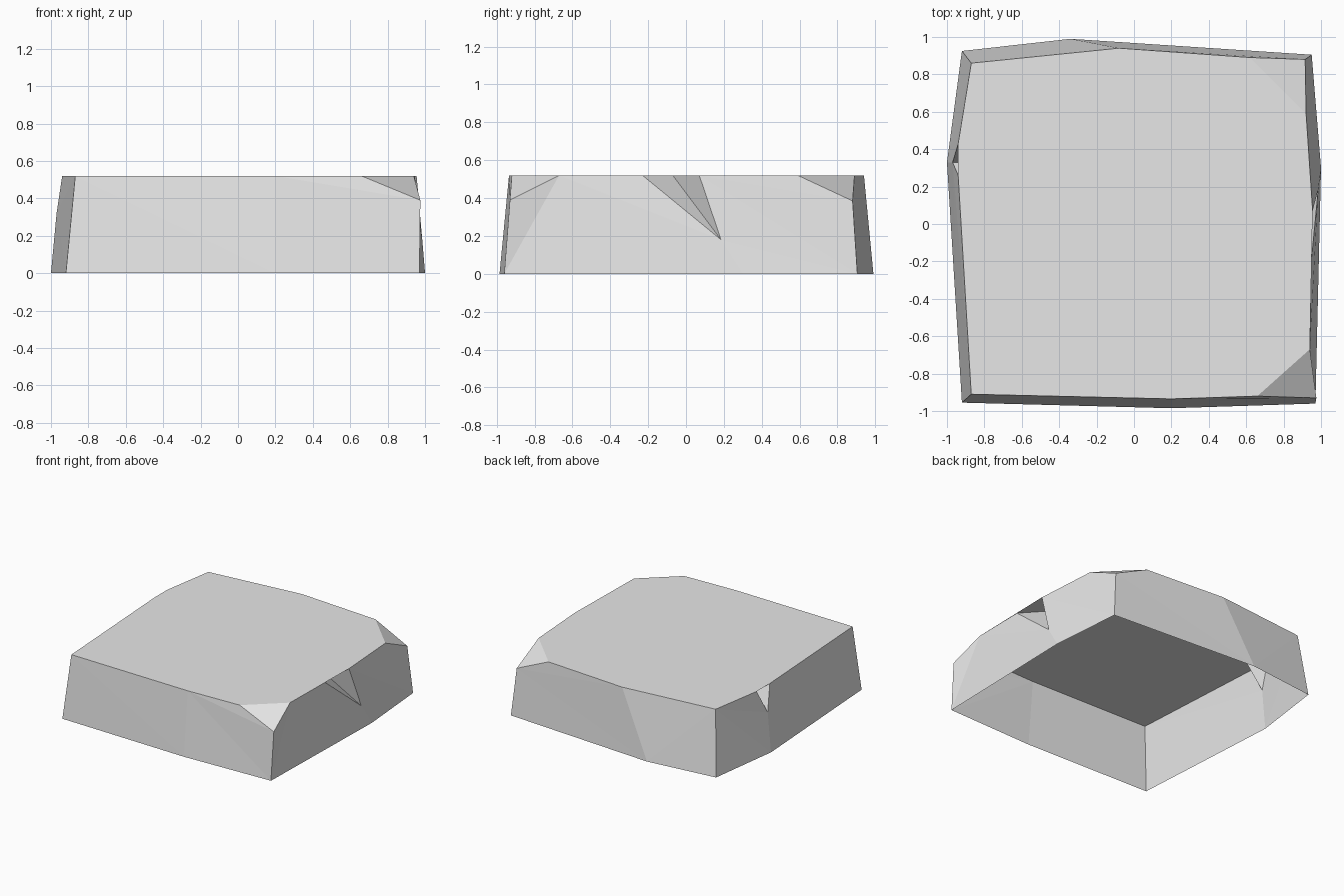
import bpy
import bmesh

cube = bpy.data.objects.get("Cube")
if cube:
    bpy.data.objects.remove(cube, do_unlink=True)

HEIGHT = 0.52


def make_material(name, color):
    mat = bpy.data.materials.new(name)
    mat.use_nodes = True
    mat.diffuse_color = color
    mat.node_tree.nodes["Principled BSDF"].inputs["Base Color"].default_value = color
    return mat


stone_grey = make_material("stone grey", (0.8, 0.8, 0.8, 1))

# Bulging footprint on the ground
footprint = {
    "front_left_foot": (-0.92, -0.955), "front_foot": (0.2, -0.985),
    "front_right_foot": (0.97, -0.96), "right_foot": (1, 0.3),
    "back_right_foot": (0.95, 0.905), "back_foot": (-0.34, 0.99),
    "back_left_foot": (-0.92, 0.925), "left_foot": (-1, 0.33),
}

# Tapered upper rim, counter-clockwise, dipping inward at the two notches
rim = {
    "front_left": (-0.87, -0.91), "front": (0.2, -0.935),
    "front_chip": (0.66, -0.92), "front_chip_end": (0.94, -0.67),
    "right_notch": (0.945, -0.23), "right_notch_in": (0.8, -0.07),
    "right_notch_end": (0.955, 0.07),
    "back_chip": (0.92, 0.59), "back_chip_end": (0.62, 0.89),
    "back": (-0.08, 0.94), "back_left": (-0.87, 0.86),
    "left_notch": (-0.94, 0.43), "left_notch_in": (-0.8, 0.33),
    "left_notch_end": (-0.94, 0.26),
}

# Lowest points of the chipped corners and notches
chip_lows = {
    "front_chip_low": (0.975, -0.93, 0.39),
    "back_chip_low": (0.915, 0.88, 0.385),
    "right_notch_low": (0.985, 0.185, 0.18),
    "left_notch_low": (-0.97, 0.33, 0.32),
}

bm = bmesh.new()
verts = {}
for name, (x, y) in footprint.items():
    verts[name] = bm.verts.new((x, y, 0))
for name, (x, y) in rim.items():
    verts[name] = bm.verts.new((x, y, HEIGHT))
for name, point in chip_lows.items():
    verts[name] = bm.verts.new(point)


def face(names):
    bm.faces.new([verts[n] for n in names.split()])


# Flat top
face(" ".join(rim))

# Front wall
face("front_left_foot front_foot front front_left")
face("front_foot front_right_foot front_chip_low front_chip front")

# Right wall
face("front_right_foot front_chip_end front_chip_low")
face("front_right_foot right_foot right_notch_low right_notch front_chip_end")
face("right_foot back_right_foot back_chip_low back_chip right_notch_end right_notch_low")

# Back wall
face("back_right_foot back_foot back back_chip_end back_chip_low")
face("back_foot back_left_foot back_left back")

# Left wall
face("back_left_foot left_foot left_notch_low left_notch back_left")
face("left_foot front_left_foot front_left left_notch_end left_notch_low")

# Chipped corners
for side in ("front", "back"):
    face(f"{side}_chip {side}_chip_low {side}_chip_end")

# Notch sides
for side in ("left", "right"):
    face(f"{side}_notch {side}_notch_low {side}_notch_in")
    face(f"{side}_notch_in {side}_notch_low {side}_notch_end")

# The underside stays open; the bent walls are split into flat triangles
bmesh.ops.triangulate(bm, faces=bm.faces[:], ngon_method="EAR_CLIP")

mesh = bpy.data.meshes.new("stone_slab")
bm.to_mesh(mesh)
bm.free()
mesh.materials.append(stone_grey)
slab = bpy.data.objects.new("stone_slab", mesh)
bpy.context.collection.objects.link(slab)
